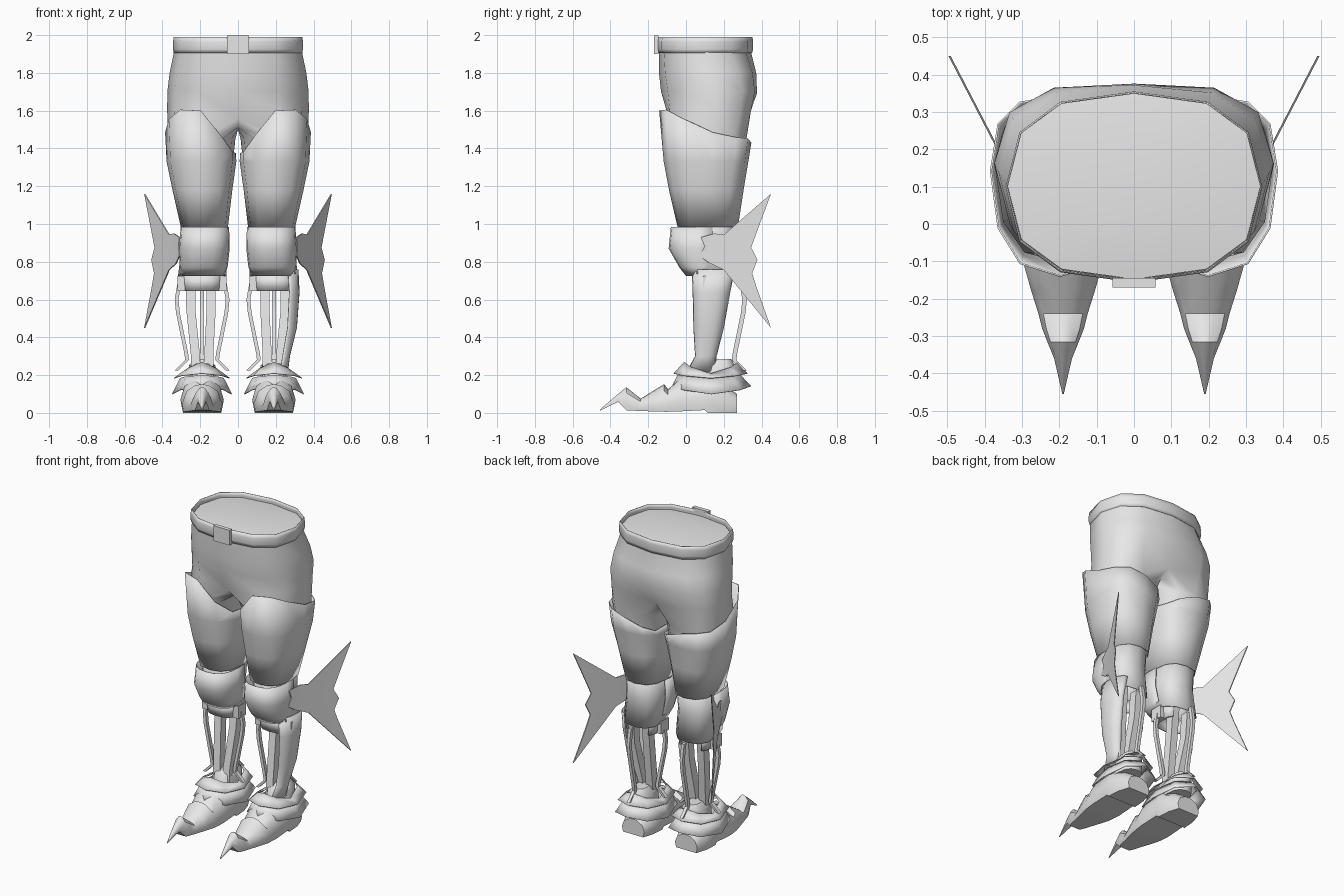
import bpy, bmesh, math

if "Cube" in bpy.data.objects:
    bpy.data.objects.remove(bpy.data.objects["Cube"])

grey = bpy.data.materials.new("light_grey")
grey.diffuse_color = (0.8, 0.8, 0.8, 1)
grey.use_nodes = True
grey.node_tree.nodes["Principled BSDF"].inputs["Base Color"].default_value = grey.diffuse_color


def finish(name, bm, thick=0.0, angle=40):
    bmesh.ops.recalc_face_normals(bm, faces=bm.faces)
    me = bpy.data.meshes.new(name)
    bm.to_mesh(me)
    bm.free()
    me.materials.append(grey)
    ob = bpy.data.objects.new(name, me)
    bpy.context.collection.objects.link(ob)
    if thick:
        mod = ob.modifiers.new("thickness", 'SOLIDIFY')
        mod.thickness = thick
        mod.offset = -1
    bpy.ops.object.select_all(action='DESELECT')
    ob.select_set(True)
    bpy.context.view_layer.objects.active = ob
    bpy.ops.object.shade_smooth_by_angle(angle=math.radians(angle))
    return ob


def ring(x0, x1, y0, y1, z, n=12, power=2.5, arc=None, skew=0.0):
    """Rounded-box outline; z may be a function of the unit outline position."""
    a0, a1 = arc or (0, 360)
    count = n if arc is None else n + 1
    pts = []
    for i in range(count):
        a = math.radians(a0 + (a1 - a0) * i / n)
        c, s = math.cos(a), math.sin(a)
        u = math.copysign(abs(c) ** (2 / power), c)
        v = math.copysign(abs(s) ** (2 / power), s)
        pts.append(((x0 + x1) / 2 + u * (x1 - x0) / 2,
                    (y0 + y1) / 2 + v * (y1 - y0) / 2 + skew * (1 - v * v),
                    z(u, v) if callable(z) else z))
    return pts


def bridge(bm, rows, closed=True):
    n = len(rows[0])
    for a, b in zip(rows, rows[1:]):
        for i in range(n if closed else n - 1):
            j = (i + 1) % n
            bm.faces.new((a[i], a[j], b[j], b[i]))


def loft(name, rings, side=1, closed=True, caps=False, thick=0.0, angle=40):
    bm = bmesh.new()
    rows = [[bm.verts.new((x * side, y, z)) for x, y, z in r] for r in rings]
    bridge(bm, rows, closed)
    if caps:
        bm.faces.new(rows[0])
        bm.faces.new(rows[-1])
    return finish(name, bm, thick, angle)


def rod(name, path, side, wx, wy):
    """Square rod following a mostly vertical path."""
    rings = [[(x - wx, y - wy, z), (x + wx, y - wy, z),
              (x + wx, y + wy, z), (x - wx, y + wy, z)] for x, y, z in path]
    return loft(name, rings, side, caps=True, angle=30)


def box(name, x0, x1, y0, y1, z0, z1, side=1):
    rings = [[(x0, y0, z), (x1, y0, z), (x1, y1, z), (x0, y1, z)] for z in (z0, z1)]
    return loft(name, rings, side, caps=True, angle=20)


def sym(hw, y0, y1, z, skew=0.0):
    return ring(-hw, hw, y0, y1, z, skew=skew)


# Hips branching into two thighs, closed on top by a low dome
bm = bmesh.new()
rings = [sym(.2, -.06, .25, 1.968), sym(.338, -.148, .35, 1.955), sym(.341, -.143, .347, 1.9),
         sym(.362, -.143, .376, 1.8, .02), sym(.374, -.132, .386, 1.7, .035),
         sym(.375, -.12, .362, 1.6, .04)]
for r, d in zip(rings, (0, 0, 0, .004, .01, .05)):
    x, y, z = r[3]
    r[3] = (x, y - d, z - d * .7)
x, y, z = rings[-1][9]
rings[-1][9] = (x, y + .03, z - .045)
rows = [[bm.verts.new(p) for p in r] for r in rings]
bridge(bm, rows)
bm.faces.new(rows[0])
crotch = [bm.verts.new((0, y, z)) for y, z in
          ((.25, 1.525), (.18, 1.505), (.12, 1.5), (.05, 1.5), (-.02, 1.51))]
hip = rows[-1]
THIGH = [(.014, .37, -.105, .32, 1.45), (.035, .345, -.08, .29, 1.25)]
for side in (1, -1):
    tops = [hip[(9 + i * side) % 12] for i in range(7)] + crotch
    legs = [tops]
    for x0, x1, y0, y1, z in THIGH:
        r = ring(x0, x1, y0, y1, z, skew=.03)
        legs.append([bm.verts.new((side * x, y, z)) for x, y, z in r[9:] + r[:9]])
    bridge(bm, legs)
finish("hips_and_thighs", bm, angle=75)

# Belt and buckle
loft("belt", [sym(.34, -.15, .35, 1.905), sym(.344, -.157, .355, 1.925),
              sym(.344, -.157, .355, 1.965), sym(.341, -.152, .352, 1.99)], thick=.003)
box("buckle", -.057, .057, -.17, -.145, 1.9, 1.998)


def thigh_rim(u, v):
    """High at the front, low at the back, cut away towards the crotch."""
    notch = .143 * u * v if u < 0 and v < 0 else 0
    return 1.43 + .055 * u - .085 * v + .085 * v * v - notch


def cuff_z(base, lift):
    return lambda u, v: base + lift * v * v


# Boot sections from heel to toe: y, half width, bottom, top
FOOT = [(.27, .08, 0, .1), (.2, .105, 0, .15), (.115, .112, 0, .2),
        (.1, .112, .015, .2), (-.03, .115, .008, .185), (-.095, .107, .006, .125),
        (-.116, .103, .006, .152), (-.18, .085, .008, .113), (-.24, .066, .01, .075),
        (-.28, .056, .012, .108), (-.316, .042, .014, .136), (-.36, .024, .058, .1),
        (-.455, .002, .012, .018)]

# Fin outline seen from the side: y, z
FIN = [(.45, 1.16), (.2, .943), (.15, .95), (.08, .93), (.1, .88), (.07, .83),
       (.13, .79), (.2, .757), (.45, .45), (.372, .67), (.35, .74), (.378, .81),
       (.345, .875), (.372, .95)]

# Strut path: distance out from the leg axis, z
STRUT = [(.118, .7), (.135, .6), (.128, .53), (.083, .31), (.08, .28), (.135, .225)]

for side, tag in ((1, "right"), (-1, "left")):
    # Thigh guard
    loft("thigh_guard_" + tag,
         [ring(.01, .386, -.142, .346, thigh_rim, skew=.04),
          ring(.009, .378, -.118, .33, 1.33, skew=.03),
          ring(.03, .347, -.09, .305, 1.18, skew=.015), ring(.053, .303, -.045, .275, .985)],
         side, thick=.005, angle=50)

    # Upper calf and knee guard
    loft("upper_calf_" + tag,
         [ring(.062, .298, -.03, .268, 1.02), ring(.068, .3, .0, .25, .87),
          ring(.06, .318, .005, .265, lambda u, v: .72 - .025 * v)],
         side, thick=.005, angle=50)
    arc = (165, 375)
    loft("knee_guard_" + tag,
         [ring(.047, .304, -.08, .25, .985, arc=arc), ring(.044, .312, -.092, .25, .87, arc=arc),
          ring(.055, .308, -.035, .24, .77, arc=arc), ring(.075, .295, .0, .22, .725, arc=arc)],
         side, closed=False, thick=.005, angle=50)

    # Collar below the knee, open at the back, with a lug on each flank
    arc = (135, 405)
    loft("calf_collar_" + tag, [ring(.08, .3, .045, .255, .73, arc=arc),
                                ring(.085, .295, .05, .25, .645, arc=arc)],
         side, closed=False, thick=.012)
    for i, x in enumerate((.06, .278)):
        box(f"collar_lug_{i}_{tag}", x, x + .042, .09, .17, .645, .725, side)

    # Shin walls
    for i, (xt, xb) in enumerate(((.142, .155), (.25, .225))):
        rod(f"shin_wall_{i}_{tag}", [(xt, .19, .72), (xt, .175, .55), (xb, .13, .3), (xb, .12, .18)],
            side, .024, .027)

    # Struts on the inside and back, and outside where no plate covers the leg
    struts = {"inner": [(.19 - d, .13, z) for d, z in STRUT],
              "rear": [(.19, .175 + d, z) for d, z in STRUT]}
    if side < 0:
        struts["outer"] = [(.19 + d, .13, z) for d, z in STRUT]
    for where, path in struts.items():
        rod(f"{where}_strut_{tag}", path, side, .01, .012)

    # Ankle joint
    loft("ankle_joint_" + tag, [ring(.12, .26, .06, .26, .15), ring(.12, .26, .08, .26, .25),
                                ring(.15, .23, .12, .24, .285)], side, caps=True)

    # Two flared ankle cuffs
    loft("upper_cuff_" + tag,
         [ring(.095, .285, -.01, .275, cuff_z(.21, .06), n=8, power=2.2),
          ring(.043, .34, -.065, .325, cuff_z(.185, .025), n=8, power=2.2)],
         side, thick=.004, angle=25)
    loft("lower_cuff_" + tag,
         [ring(.075, .307, -.045, .29, cuff_z(.185, .015), n=8, power=2.2),
          ring(.032, .35, -.075, .345, cuff_z(.1, .042), n=8, power=2.2)],
         side, thick=.004, angle=25)

    # Boot with overlapping plates and a curled, pointed toe
    sections = []
    for y, w, z0, z1 in FOOT:
        h = z1 - z0
        sections.append([(.19 + u * w, y, z0 + v * h) for u, v in
                         ((-.9, 0), (.9, 0), (1, .35), (.8, .75), (.35, .96), (0, 1),
                          (-.35, .96), (-.8, .75), (-1, .35))])
    loft("boot_" + tag, sections, side, caps=True)

    # Side fin rooted on the knee
    bm = bmesh.new()
    layers = []
    for off in (-.003, .003):
        layers.append([bm.verts.new((side * (.312 + max(-.005, y - .1) * .52 + off), y, z))
                       for y, z in FIN])
    for lay in layers:
        # root plate, then webbing
        bm.faces.new(lay[1:8])
        bm.faces.new([lay[i] for i in (0, 1, 7, 8, 9, 10, 11, 12, 13)])
    bridge(bm, layers)
    finish("side_fin_" + tag, bm, angle=30)

# Outer calf plate, on the right leg only
arc = (-70, 70)
loft("calf_plate_right",
     [ring(.13, .32, .025, .265, .76, arc=arc), ring(.14, .326, .03, .24, .64, arc=arc),
      ring(.14, .312, .035, .205, .45, arc=arc), ring(.14, .275, .045, .165, .3, arc=arc),
      ring(.12, .265, .0, .16, .22, arc=arc)], closed=False, thick=.005, angle=50)
